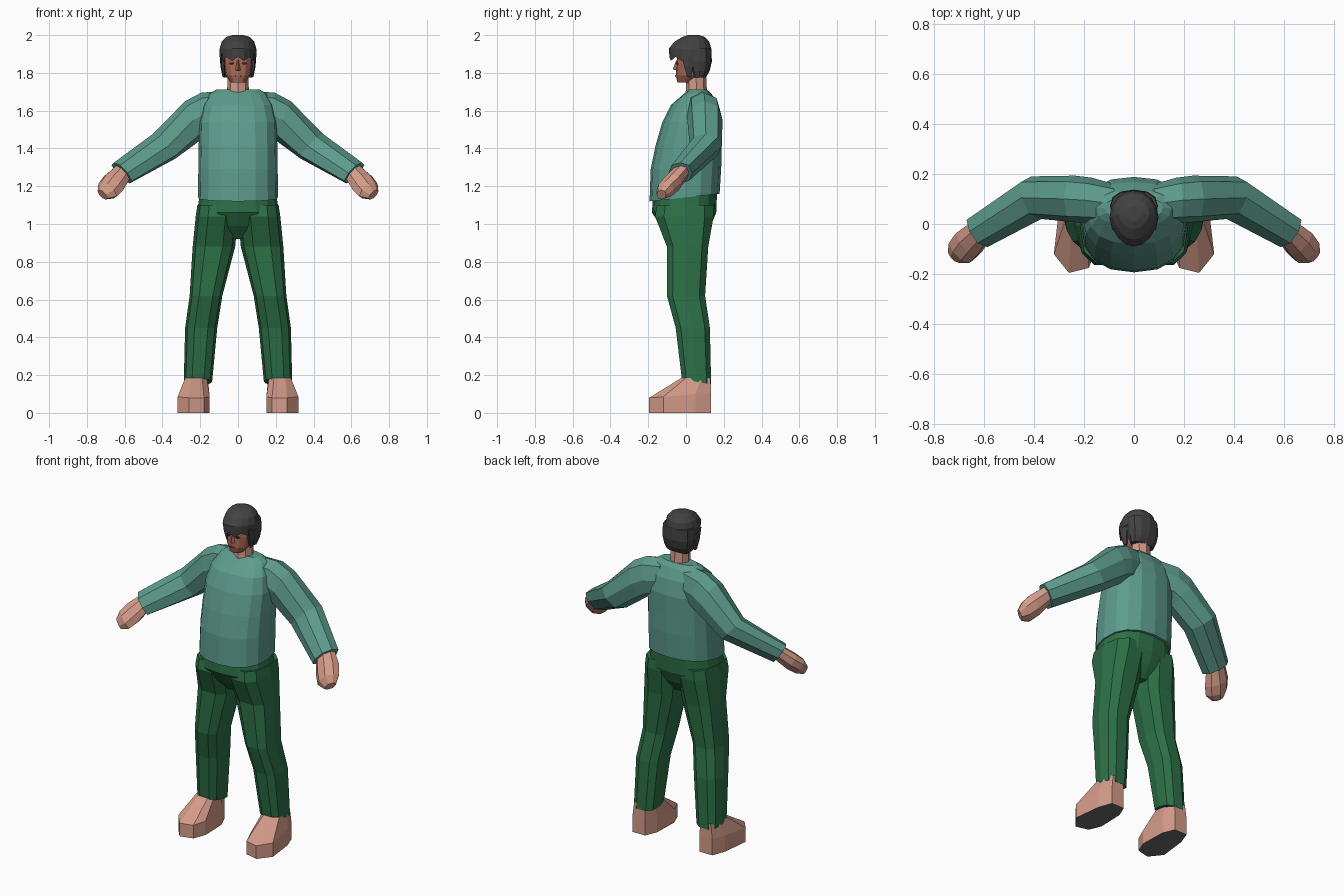
import bpy, bmesh, math
from mathutils import Vector


def material(name, col):
    m = bpy.data.materials.new(name)
    m.diffuse_color = (*col, 1)
    return m


SWEATER = material("sea green knit", (0.11, 0.33, 0.265))
PANTS = material("dark green cloth", (0.025, 0.16, 0.062))
SKIN = material("skin", (0.66, 0.33, 0.25))
FACE = material("ruddy face", (0.40, 0.135, 0.09))
HAIR = material("black hair", (0.055, 0.055, 0.055))
SOLE = material("grey sole", (0.15, 0.15, 0.15))
EYE = material("dark eye", (0.03, 0.02, 0.02))


def loft(name, rings, mats):
    """Skin a list of equal-length point rings into a closed flat-shaded solid."""
    bm = bmesh.new()
    vs = [[bm.verts.new(p) for p in r] for r in rings]
    n = len(rings[0])
    for a, b in zip(vs, vs[1:]):
        for i in range(n):
            j = (i + 1) % n
            bm.faces.new((a[i], a[j], b[j], b[i]))
    bm.faces.new(vs[0][::-1])
    bm.faces.new(vs[-1])
    bmesh.ops.recalc_face_normals(bm, faces=bm.faces)
    me = bpy.data.meshes.new(name)
    bm.to_mesh(me)
    bm.free()
    ob = bpy.data.objects.new(name, me)
    bpy.context.collection.objects.link(ob)
    for m in mats:
        me.materials.append(m)
    return ob


def both_sides(name, rings, mats):
    right = loft(name + "_a", rings, mats)
    left = loft(name + "_b", [[(-p[0], p[1], p[2]) for p in r] for r in rings], mats)
    return right, left


def unit_ring(n, e, start=0.0):
    """Superellipse directions; e = 1 gives a circle, lower is boxier."""
    pts = []
    for i in range(n):
        a = 2 * math.pi * i / n + start
        c, s = math.cos(a), math.sin(a)
        pts.append((math.copysign(abs(c) ** e, c), math.copysign(abs(s) ** e, s)))
    return pts


def level(z, x0, x1, y0, y1, n=12, e=0.85, tilt=0.0, taper=0.0, start=0.0):
    """Horizontal ring inside a box; tilt raises the back, taper narrows the front."""
    cx, cy, rx, ry = (x0 + x1) / 2, (y0 + y1) / 2, (x1 - x0) / 2, (y1 - y0) / 2
    return [(cx + rx * c * (1 - taper * max(0, -s)), cy + ry * s, z + tilt * s)
            for c, s in unit_ring(n, e, start)]


def tube(c, u, v, n=8, e=0.85):
    """Ring around c spanned by the half-axes u and v."""
    c, u, v = Vector(c), Vector(u), Vector(v)
    return [c + u * a + v * b for a, b in unit_ring(n, e)]


# sweater body
loft("sweater_body", [level(z, -w, w, f, b, 16, 0.85, t) for z, w, f, b, t in (
    (1.14, 0.212, -0.193, 0.178, 0.02), (1.30, 0.210, -0.187, 0.187, 0.01),
    (1.42, 0.208, -0.160, 0.187, 0), (1.54, 0.205, -0.125, 0.188, 0),
    (1.63, 0.185, -0.080, 0.168, 0), (1.69, 0.150, -0.010, 0.135, 0),
    (1.712, 0.115, 0.020, 0.110, 0))], [SWEATER])

# sleeves
both_sides("sleeve", [
    tube((0.08, 0.08, 1.595), (0, 0, 0.11), (0, 0.08, 0)),
    tube((0.17, 0.095, 1.585), (0.025, 0, 0.11), (0, 0.09, 0)),
    tube((0.235, 0.10, 1.55), (0.045, 0, 0.10), (0, 0.093, 0)),
    tube((0.39, 0.105, 1.412), (0.06, 0, 0.065), (0.02, 0.085, 0)),
    tube((0.615, -0.03, 1.27), (0.042, 0, 0.055), (0.03, 0.062, 0))], [SWEATER])

# hands
both_sides("hand", [
    tube((0.60, -0.015, 1.285), (0.028, 0, 0.038), (0.022, 0.042, 0)),
    tube((0.66, -0.075, 1.215), (0.037, 0, 0.047), (0.033, 0.050, 0)),
    tube((0.69, -0.11, 1.18), (0.033, 0, 0.044), (0.033, 0.045, 0)),
    tube((0.717, -0.13, 1.155), (0.017, 0, 0.025), (0.018, 0.025, 0))], [SKIN])

# hips
loft("pants_hips", [level(z, -w, w, f, b, 16, 0.85, t) for z, w, f, b, t in (
    (1.17, 0.200, -0.175, 0.165, 0.01), (1.06, 0.218, -0.180, 0.160, 0),
    (0.99, 0.200, -0.135, 0.130, 0), (0.92, 0.110, -0.070, 0.080, 0))], [PANTS])

# trouser legs
both_sides("trouser_leg", [level(z, x0, x1, f, b, 10, 0.75, t) for z, x0, x1, f, b, t in (
    (1.10, 0.000, 0.215, -0.160, 0.150, 0), (1.04, 0.000, 0.224, -0.170, 0.152, 0),
    (0.88, 0.015, 0.240, -0.105, 0.122, 0), (0.62, 0.083, 0.256, -0.105, 0.105, 0),
    (0.45, 0.110, 0.280, -0.058, 0.130, 0),
    (0.165, 0.137, 0.287, -0.025, 0.136, -0.015))], [PANTS])

# feet: sole outline, instep edge, ankle
outline = [(.27, .132), (.30, .05), (.32, -.12), (.26, -.195),
           (.18, -.175), (.15, -.10), (.155, .06), (.185, .132)]
ankle = [(.26, .13), (.28, .08), (.28, .0), (.25, -.025),
         (.19, -.025), (.165, .0), (.16, .08), (.185, .13)]
rise = (.10, .10, .085, .08, .08, .085, .10, .10)
for foot in both_sides("foot", [
        [(x, y, 0) for x, y in outline],
        [(x, y, h) for (x, y), h in zip(outline, rise)],
        [(x, y, 0.185) for x, y in ankle]], [SKIN, SOLE]):
    for p in foot.data.polygons:
        p.material_index = 1 if p.normal.z < -0.9 else 0

# neck
loft("neck", [level(1.66, -.06, .06, -.005, .115, 8, 1),
              level(1.72, -.057, .057, 0, .11, 8, 1),
              level(1.82, -.055, .055, .0, .105, 8, 1)], [SKIN])

# head
loft("head", [level(z, -w, w, f, b, 12, 0.85) for z, w, f, b in (
    (1.748, 0.036, -0.045, 0.035), (1.785, 0.064, -0.054, 0.085),
    (1.85, 0.077, -0.050, 0.110), (1.94, 0.075, -0.045, 0.110))], [FACE])

# nose, mouth, ears and eyes
loft("nose", [[(-.017, -.045, 1.812), (.017, -.045, 1.812), (0, -.07, 1.818)],
              [(-.007, -.045, 1.865), (.007, -.045, 1.865), (0, -.053, 1.865)]], [FACE])
loft("lips", [level(1.779, -.024, .024, -.058, -.035, 6, 1),
              level(1.789, -.024, .024, -.060, -.035, 6, 1)], [FACE])
both_sides("eye", [tube((0.032, y, 1.85), (0.014, 0, 0), (0, 0, 0.007), 6, 1)
                   for y in (-0.046, -0.053)], [EYE])

# hair: crown with a ragged fringe
crown = [level(z, -w, w, f, b, 16, 0.95, t, 0.2) for z, w, f, b, t in (
    (1.885, 0.097, -0.088, 0.136, 0), (1.925, 0.098, -0.090, 0.136, -0.005),
    (1.965, 0.086, -0.062, 0.123, 0), (1.99, 0.062, -0.020, 0.098, 0),
    (2.0, 0.030, 0.010, 0.070, 0))]
crown[0] = [(x, y, z - (0.022 if i % 2 and y < 0 else 0)) for i, (x, y, z) in enumerate(crown[0])]
loft("hair_crown", crown, [HAIR])

# hair: back and sideburns
loft("hair_back", [level(z, -w, w, f, b, 12, 0.85, t) for z, w, f, b, t in (
    (1.775, 0.076, 0.035, 0.105, 0), (1.81, 0.087, 0.018, 0.125, 0),
    (1.86, 0.096, 0.005, 0.137, 0), (1.93, 0.094, 0.0, 0.134, 0))], [HAIR])
both_sides("sideburn", [level(z, x0, x1, f, b, 6, 1) for z, x0, x1, f, b in (
    (1.778, 0.070, 0.082, 0.005, 0.03), (1.83, 0.068, 0.092, -0.012, 0.04),
    (1.90, 0.066, 0.094, -0.03, 0.05))], [HAIR])
